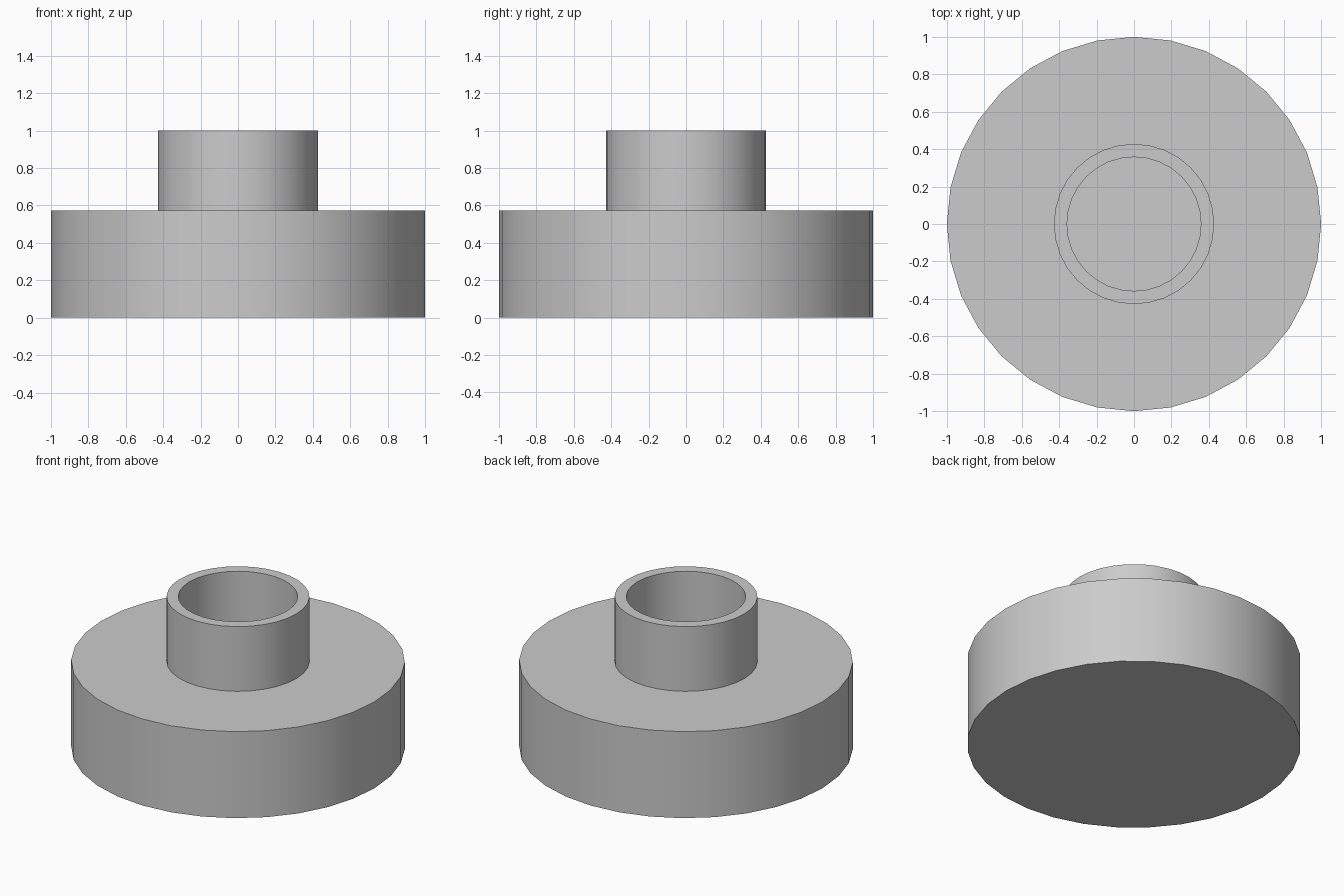
import bpy
import bmesh
import math

cube = bpy.data.objects.get("Cube")
if cube:
    bpy.data.objects.remove(cube, do_unlink=True)

SIDES = 32
BASE_RADIUS, BASE_TOP = 1.0, 0.572
COLLAR_RADIUS, BORE_RADIUS, COLLAR_TOP = 0.428, 0.358, 1.0
BORE_FLOOR = BASE_TOP

# One plain grey for the whole body
grey = bpy.data.materials.new("plain_grey")
grey.use_nodes = True
colour = (0.6, 0.6, 0.6, 1.0)
grey.diffuse_color = colour
grey.node_tree.nodes["Principled BSDF"].inputs["Base Color"].default_value = colour


def lathe(name, profile, material):
    """Turn a (radius, height) profile about z and close both ends."""
    bm = bmesh.new()
    rings = []
    for radius, height in profile:
        angles = [math.tau * i / SIDES for i in range(SIDES)]
        rings.append([bm.verts.new((radius * math.cos(a), radius * math.sin(a), height))
                      for a in angles])
    for low, high in zip(rings, rings[1:]):
        for i in range(SIDES):
            j = (i + 1) % SIDES
            bm.faces.new((low[i], low[j], high[j], high[i]))
    bm.faces.new(rings[0][::-1])
    bm.faces.new(rings[-1])
    bmesh.ops.recalc_face_normals(bm, faces=bm.faces)
    mesh = bpy.data.meshes.new(name)
    bm.to_mesh(mesh)
    bm.free()
    mesh.materials.append(material)
    obj = bpy.data.objects.new(name, mesh)
    bpy.context.collection.objects.link(obj)
    return obj


# Wide disc base with a hollow collar rising from its centre
body = lathe("disc_base_with_collar", [
    (BASE_RADIUS, 0.0),
    (BASE_RADIUS, BASE_TOP),
    (COLLAR_RADIUS, BASE_TOP),
    (COLLAR_RADIUS, COLLAR_TOP),
    (BORE_RADIUS, COLLAR_TOP),
    (BORE_RADIUS, BORE_FLOOR),
], grey)

# Smooth round walls, crisp rims
bpy.ops.object.select_all(action='DESELECT')
body.select_set(True)
bpy.context.view_layer.objects.active = body
bpy.ops.object.shade_smooth_by_angle(angle=math.radians(30))
